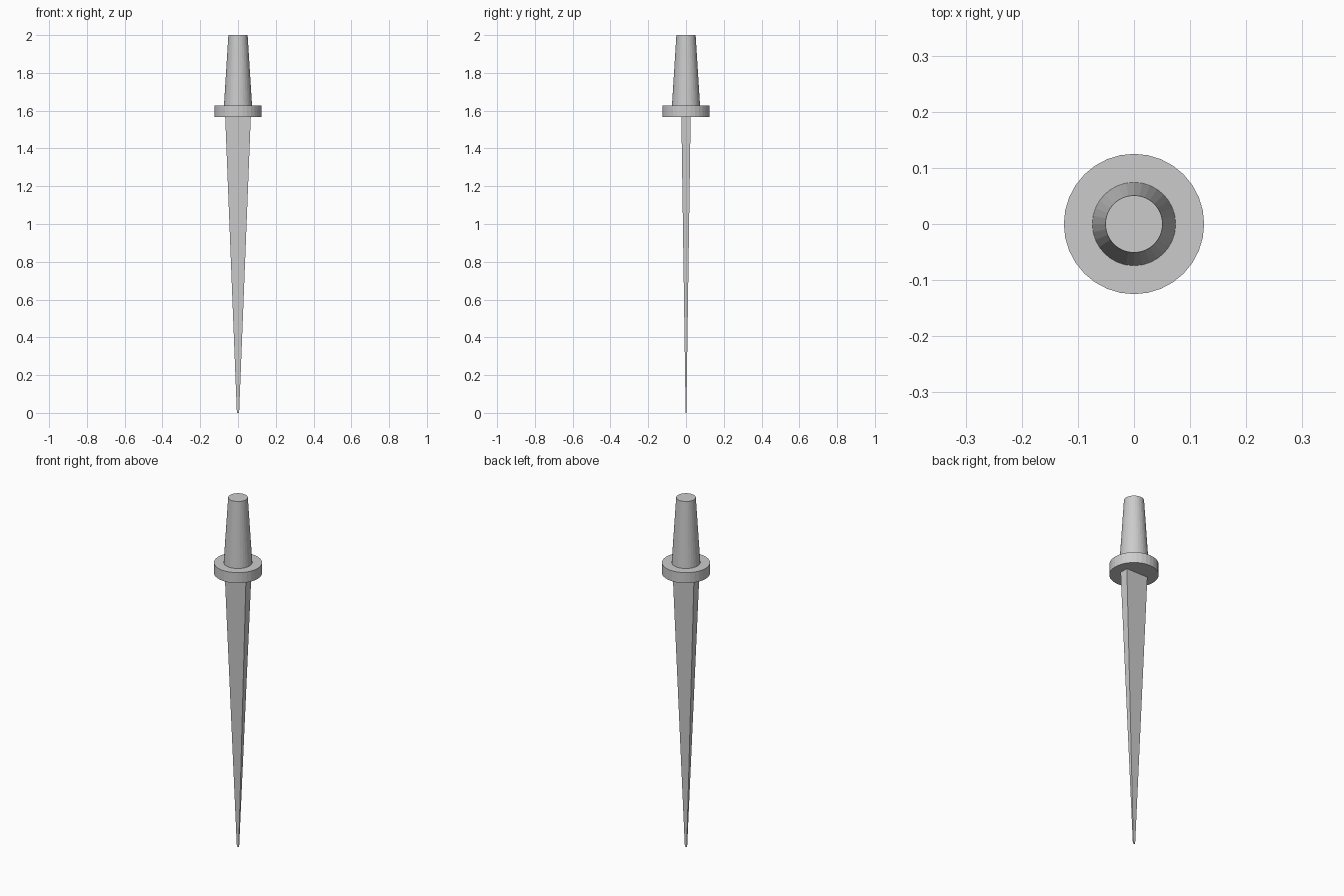
import bpy

if "Cube" in bpy.data.objects:
    bpy.data.objects.remove(bpy.data.objects["Cube"])


def round_part(name, r_bottom, r_top, z0, z1):
    bpy.ops.mesh.primitive_cone_add(vertices=32, radius1=r_bottom, radius2=r_top,
                                    depth=z1 - z0, location=(0, 0, (z0 + z1) / 2))
    bpy.context.object.name = name
    return bpy.context.object


# Round tapered grip and disc guard
round_part("handle", 0.076, 0.051, 1.6, 2.0)
round_part("guard", 0.125, 0.125, 1.567, 1.627)

# Flat rectangular blade narrowing to a tiny blunt tip
bpy.ops.mesh.primitive_cube_add(size=2, location=(0, 0, 0))
blade = bpy.context.object
blade.name = "blade"
for v in blade.data.vertices:
    top = v.co.z > 0
    half_x, half_y = (0.069, 0.025) if top else (0.006, 0.002)
    v.co = (v.co.x * half_x, v.co.y * half_y, 1.6 if top else 0.0)
